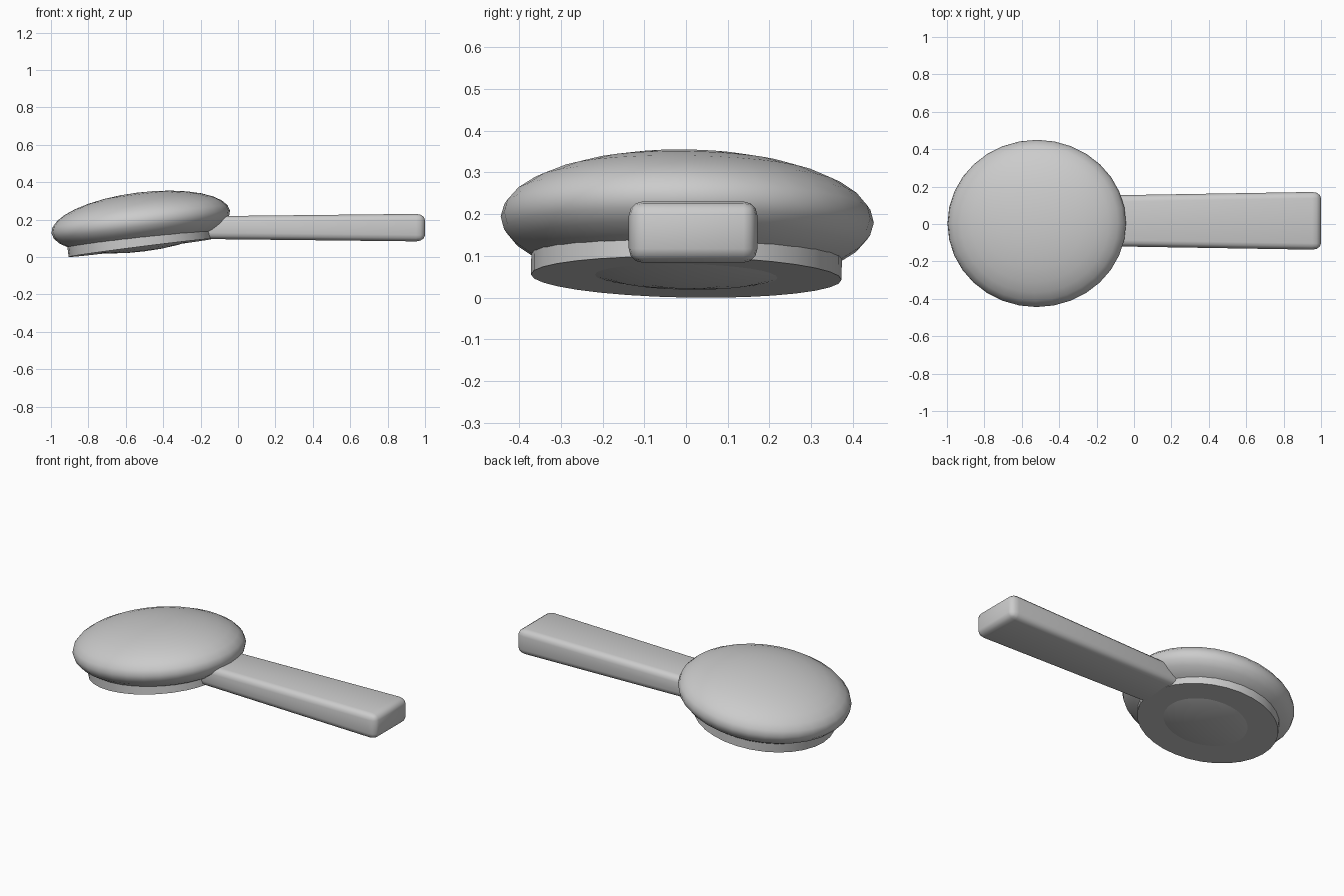
import bpy, bmesh, math
from mathutils import Matrix, Vector

if "Cube" in bpy.data.objects:
    bpy.data.objects.remove(bpy.data.objects["Cube"])

# Head frame: tilted up toward the handle with a very slight roll
HEAD = (Matrix.Translation((-0.52, 0.003, 0.188))
        @ Matrix.Rotation(math.radians(-7.2), 4, 'Y')
        @ Matrix.Rotation(math.radians(-1.0), 4, 'X'))


def finish(name, bm, angle=35):
    bmesh.ops.recalc_face_normals(bm, faces=bm.faces)
    mesh = bpy.data.meshes.new(name)
    bm.to_mesh(mesh)
    bm.free()
    ob = bpy.data.objects.new(name, mesh)
    bpy.context.collection.objects.link(ob)
    bpy.ops.object.select_all(action='DESELECT')
    ob.select_set(True)
    bpy.context.view_layer.objects.active = ob
    bpy.ops.object.shade_smooth_by_angle(angle=math.radians(angle))
    return ob


# Domed head: flattened, slightly oval sphere
bm = bmesh.new()
bmesh.ops.create_uvsphere(bm, u_segments=32, v_segments=16, radius=1)
bm.transform(HEAD @ Matrix.Diagonal((0.481, 0.447, 0.158, 1)))
finish("head_dome", bm)

# Collar disc under the head; the dome's belly pokes through its flat face
bm = bmesh.new()
bmesh.ops.create_cone(bm, cap_ends=True, segments=32, radius1=1, radius2=1, depth=1)
bm.transform(HEAD @ Matrix.Translation((-0.015, 0, -0.0995))
             @ Matrix.Diagonal((0.391, 0.372, 0.075, 1)))
collar = finish("head_collar", bm)

# Handle: tapered box with rounded edges, stretched along its length
STRETCH = 1.4
bm = bmesh.new()
bmesh.ops.create_cube(bm, size=2)
for v in bm.verts:
    outer = v.co.x > 0
    half_w, half_h = (0.155, 0.074) if outer else (0.134, 0.060)
    v.co = Vector(((1.0 if outer else -0.26) / STRETCH,
                   0.017 + math.copysign(half_w, v.co.y),
                   0.158 + math.copysign(half_h, v.co.z)))
bmesh.ops.bevel(bm, geom=bm.edges[:], offset=0.034, segments=3,
                profile=0.5, affect='EDGES')
bm.transform(Matrix.Diagonal((STRETCH, 1, 1, 1)))
finish("handle", bm)

# Rest the lowest point on the ground
lowest = min(v.co.z for v in collar.data.vertices)
for ob in bpy.context.collection.objects:
    ob.data.transform(Matrix.Translation((0, 0, -lowest)))
